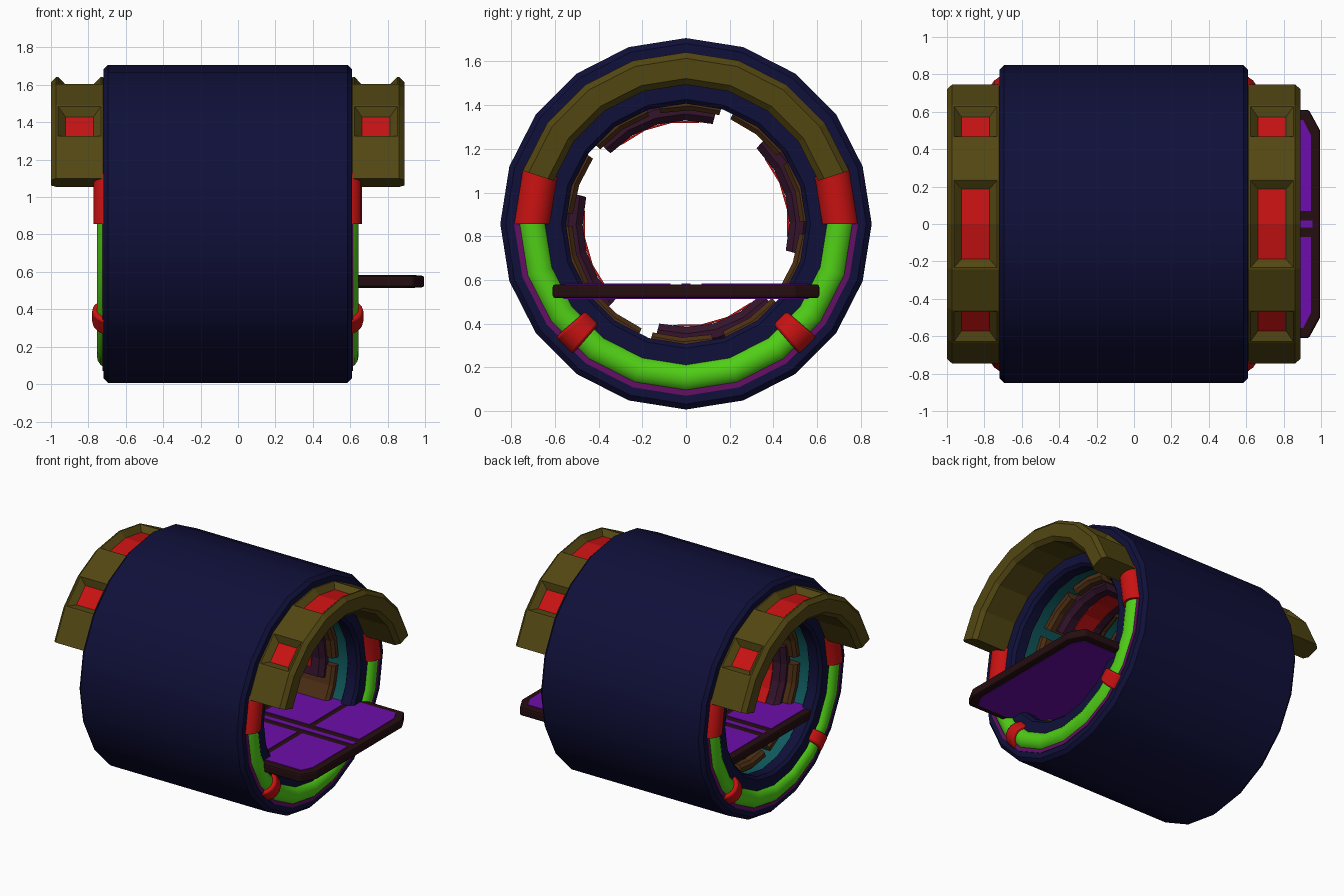
import bpy, bmesh, math

old = bpy.data.objects.get("Cube")
if old:
    bpy.data.objects.remove(old, do_unlink=True)

XC, ZC = -0.055, 0.857      # middle of the barrel axis
HALF = 0.665                # half length of the barrel
STEP = 18                   # twenty-sided rings


def material(name, r, g, b):
    m = bpy.data.materials.new(name)
    m.use_nodes = True
    m.diffuse_color = (r, g, b, 1)
    node = m.node_tree.nodes["Principled BSDF"]
    node.inputs["Base Color"].default_value = (r, g, b, 1)
    node.inputs["Roughness"].default_value = 0.7
    return m


NAVY = material("navy", 0.005, 0.005, 0.042)
OLIVE = material("olive", 0.085, 0.062, 0.006)
RED = material("red", 0.58, 0.006, 0.006)
GREEN = material("green", 0.08, 0.62, 0.008)
PURPLE = material("purple", 0.15, 0.004, 0.4)
DARK = material("dark_brown", 0.018, 0.004, 0.005)
MAROON = material("maroon", 0.035, 0.007, 0.025)
BROWN = material("brown", 0.075, 0.028, 0.007)
TEAL = material("teal", 0.005, 0.1, 0.11)
MAGENTA = material("magenta", 0.13, 0.005, 0.13)


def finish(name, bm, mats, smooth=False, bevel=0):
    bmesh.ops.recalc_face_normals(bm, faces=bm.faces)
    me = bpy.data.meshes.new(name)
    bm.to_mesh(me)
    bm.free()
    for m in mats:
        me.materials.append(m)
    ob = bpy.data.objects.new(name, me)
    bpy.context.collection.objects.link(ob)
    if bevel:
        mod = ob.modifiers.new("bevel", "BEVEL")
        mod.width, mod.segments = bevel, 2
    if smooth:
        bpy.ops.object.select_all(action="DESELECT")
        ob.select_set(True)
        bpy.context.view_layer.objects.active = ob
        bpy.ops.object.shade_smooth_by_angle(angle=math.radians(32))
    return ob


def sweep(profile, angles, side=1):
    """Sweep a closed (radius, distance) profile around the barrel axis."""
    bm = bmesh.new()
    closed = angles[-1] - angles[0] == 360
    rings = []
    for a in (angles[:-1] if closed else angles):
        c, s = math.cos(math.radians(a)), math.sin(math.radians(a))
        rings.append([bm.verts.new((XC + side * d, r * c, ZC + r * s))
                      for r, d in profile])
    strips = [[] for _ in profile]
    n = len(profile)
    pairs = list(zip(rings, rings[1:]))
    if closed:
        pairs.append((rings[-1], rings[0]))
    for p, q in pairs:
        for i in range(n):
            j = (i + 1) % n
            strips[i].append(bm.faces.new((p[i], p[j], q[j], q[i])))
    if not closed:
        bm.faces.new(rings[0])
        bm.faces.new(rings[-1][::-1])
    bmesh.ops.recalc_face_normals(bm, faces=bm.faces)
    return bm, strips


def chamfered(r0, r1, d0, d1, c):
    return [(r1, d0 + c), (r1, d1 - c), (r1 - c, d1), (r0 + c, d1),
            (r0, d1 - c), (r0, d0 + c), (r0 + c, d0), (r1 - c, d0)]


def circle(r, d, radius, n=16):
    return [(r + radius * math.cos(math.tau * i / n),
             d + radius * math.sin(math.tau * i / n)) for i in range(n)]


def span(a, b, n):
    return [a + (b - a) * i / n for i in range(n + 1)]


def prism(name, pts, z0, z1, mat, bevel=0):
    bm = bmesh.new()
    face = bm.faces.new([bm.verts.new((x, y, z0)) for x, y in pts])
    ext = bmesh.ops.extrude_face_region(bm, geom=[face])["geom"]
    for v in ext:
        if isinstance(v, bmesh.types.BMVert):
            v.co.z = z1
    return finish(name, bm, [mat], bevel=bevel)


# Barrel with thick end rims and a teal lining
half = [(0.58, 0.55), (0.55, 0.57), (0.55, 0.645), (0.57, HALF),
        (0.825, HALF), (0.85, 0.64)]
profile = half + [(r, -d) for r, d in reversed(half)]
bm, strips = sweep(profile, span(0, 360, 20))
for f in strips[-1]:
    f.material_index = 1
finish("barrel", bm, [NAVY, TEAL], smooth=True)

for side, tag in ((1, "left"), (-1, "right")):
    # Lower glowing tube and its thin backing strip
    bm, _ = sweep(circle(0.705, 0.63, 0.07), span(180, 360, 10), side)
    finish(tag + "_green_tube", bm, [GREEN], smooth=True)
    strip = [(0.7, 0.66), (0.787, 0.66), (0.787, 0.67), (0.7, 0.67)]
    bm, _ = sweep(strip, span(180, 360, 10), side)
    finish(tag + "_tube_backing", bm, [MAGENTA])

    # Red sleeves under the arch ends and red clamps on the tube
    for label, angles in (("front_sleeve", [160, 162, 180]),
                          ("back_sleeve", [0, 18, 20])):
        bm, _ = sweep(circle(0.705, 0.63, 0.088), angles, side)
        finish(f"{tag}_{label}", bm, [RED], smooth=True)
    for label, a in (("front_clamp", 225), ("back_clamp", 315)):
        bm, _ = sweep(circle(0.7, 0.63, 0.095), [a - 4, a + 4], side)
        finish(f"{tag}_{label}", bm, [RED], smooth=True, bevel=0.012)

    # Upper arch with three recessed red lamps
    bm, strips = sweep(chamfered(0.637, 0.785, 0.64, 0.945, 0.028),
                       span(18, 162, 8), side)
    outer = strips[0]
    for lamp in ([outer[1]], outer[3:5], [outer[6]]):
        bmesh.ops.inset_region(bm, faces=lamp, thickness=0.01,
                               use_even_offset=True)
        bmesh.ops.inset_region(bm, faces=lamp, thickness=0.04, depth=-0.04,
                               use_even_offset=True)
        for f in lamp:
            f.material_index = 1
    finish(tag + "_arch", bm, [OLIVE, RED])

    # Brown lining blocks around the inside
    for i in range(10):
        a = 36 * i + 16
        bm, _ = sweep(chamfered(0.52, 0.59, 0.04, 0.48, 0.02),
                      span(a - 15, a + 15, 2), side)
        finish(f"{tag}_lining_block_{i + 1}", bm, [BROWN])

    # Four inner consoles with red plates
    for i in range(4):
        a = 90 * i + 16
        bm, _ = sweep(chamfered(0.473, 0.57, 0.1, 0.42, 0.03),
                      span(a - 31, a + 31, 4), side)
        finish(f"{tag}_console_{i + 1}", bm, [MAROON])
        plate = [(0.466, 0.19), (0.466, 0.33), (0.475, 0.33), (0.475, 0.19)]
        bm, _ = sweep(plate, span(a - 23.25, a + 23.25, 3), side)
        finish(f"{tag}_console_plate_{i + 1}", bm, [RED])

# Deck running through the barrel and out of one end
X0, X1, W = -0.7, 0.995, 0.61
TOP, BOTTOM = 0.58, 0.517


def cut_rect(x0, x1, w, cx, cy):
    return [(x0 + cx, -w), (x1 - cx, -w), (x1, -w + cy), (x1, w - cy),
            (x1 - cx, w), (x0 + cx, w), (x0, w - cy), (x0, -w + cy)]


prism("deck", cut_rect(X0, X1, W, 0.06, 0.11), BOTTOM, TOP, DARK, bevel=0.012)
prism("deck_underside_panel", cut_rect(X0 + 0.05, X1 - 0.05, W - 0.05, 0.05, 0.09),
      BOTTOM - 0.004, BOTTOM + 0.004, PURPLE)
prism("deck_centre_strip", [(X0 + 0.05, -0.02), (X1 - 0.04, -0.02),
                            (X1 - 0.04, 0.02), (X0 + 0.05, 0.02)],
      TOP - 0.004, TOP + 0.003, PURPLE)

# Deck top panels, two per row, with clipped corners at the ends
pitch = (X1 - X0 - 0.06) / 4
for row in range(4):
    x0 = X0 + 0.03 + row * pitch + 0.02
    x1 = x0 + pitch - 0.04
    cut0 = 0.04 if row == 0 else 0
    cut1 = 0.04 if row == 3 else 0
    for s, tag in ((1, "back"), (-1, "front")):
        pts = [(x0, 0.07), (x1, 0.07), (x1, 0.555 - 2 * cut1)]
        if cut1:
            pts.append((x1 - cut1, 0.555))
        pts.append((x0 + cut0, 0.555))
        if cut0:
            pts.append((x0, 0.555 - 2 * cut0))
        prism(f"{tag}_deck_panel_{row + 1}", [(x, s * y) for x, y in pts],
              TOP - 0.004, TOP + 0.004, PURPLE)
